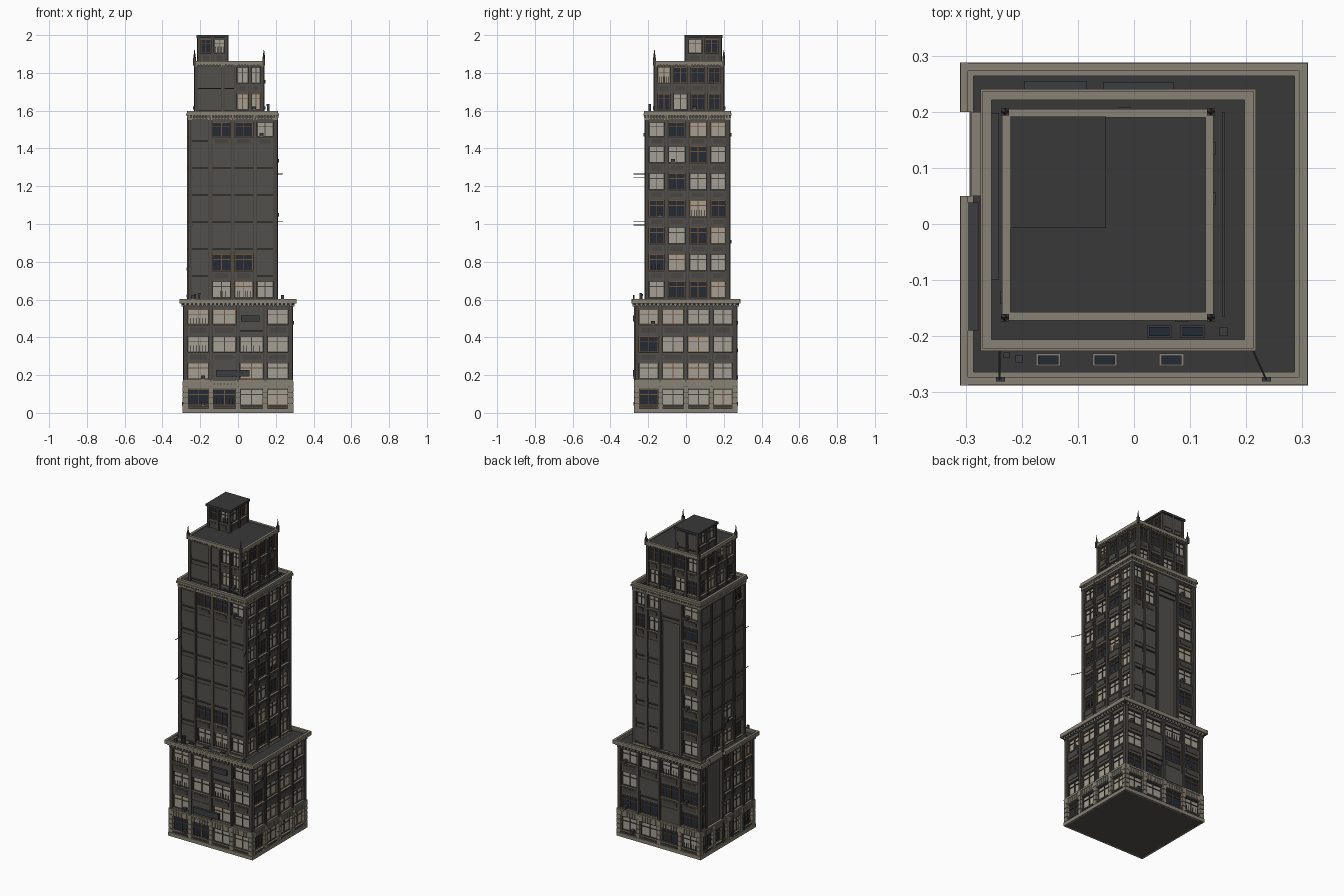
import bpy, bmesh, random
from mathutils import Matrix, Vector

if "Cube" in bpy.data.objects:
    bpy.data.objects.remove(bpy.data.objects["Cube"])

random.seed(4)
COL = {"wall": (0.085, 0.08, 0.07), "pier": (0.065, 0.06, 0.053), "stone": (0.25, 0.225, 0.18),
       "roof": (0.04, 0.04, 0.042), "frame": (0.16, 0.09, 0.04), "lit": (0.38, 0.35, 0.30),
       "dark": (0.018, 0.024, 0.035), "metal": (0.045, 0.047, 0.05)}
MATS = {}
for k, c in COL.items():
    MATS[k] = bpy.data.materials.new(k)
    MATS[k].diffuse_color = (*c, 1)
parts = {}


def bm_for(name, mat):
    return parts.setdefault((name, mat), bmesh.new())


def box(name, mat, x0, x1, y0, y1, z0, z1):
    m = Matrix.Translation(((x0 + x1) / 2, (y0 + y1) / 2, (z0 + z1) / 2))
    bmesh.ops.create_cube(bm_for(name, mat), size=1, matrix=m @ Matrix.Diagonal((x1 - x0, y1 - y0, z1 - z0, 1)))


def rod(name, mat, a, b, r0, r1, n=6):
    a, b = Vector(a), Vector(b)
    m = Matrix.Translation((a + b) / 2) @ (b - a).to_track_quat('Z', 'Y').to_matrix().to_4x4()
    bmesh.ops.create_cone(bm_for(name, mat), cap_ends=True, segments=n, radius1=r0, radius2=r1,
                          depth=(b - a).length, matrix=m)


def fbox(name, mat, rect, side, u0, u1, d0, d1, z0, z1):
    """Box on one face: u along the face, d outward from it."""
    x0, x1, y0, y1 = rect
    p = {"front": y0, "back": y1, "left": x0, "right": x1}[side]
    s = -1 if side in ("front", "left") else 1
    a, b = sorted((p + s * d0, p + s * d1))
    if side in ("front", "back"):
        box(name, mat, u0, u1, a, b, z0, z1)
    else:
        box(name, mat, a, b, u0, u1, z0, z1)


IN = 0.018


def window(t, rect, side, u0, u1, z0, z1):
    glass = "dark" if random.random() < 0.36 else "lit"
    fr = "frame" if glass == "dark" or random.random() < 0.4 else "pier"
    f = 0.004
    um, zm = (u0 + u1) / 2, z0 + (z1 - z0) * 0.68
    fbox(t + "_glass", glass, rect, side, u0, u1, -IN - .002, -IN + .002, z0, z1)
    for a, b, c, d in ((u0, u0 + f, z0, z1), (u1 - f, u1, z0, z1), (u0 + f, u1 - f, z1 - f, z1),
                       (u0 + f, u1 - f, z0, z0 + f), (um - f / 2, um + f / 2, z0 + f, z1 - f),
                       (u0 + f, u1 - f, zm - f / 2, zm + f / 2)):
        fbox(t + "_window_frames", fr, rect, side, a, b, -IN, -IN + .007, c, d)
    fbox(t + "_sills", "stone", rect, side, u0, u1, -IN, 0.002, z0 - .005, z0)
    r = random.random()
    if r < 0.14:      # window air conditioner
        c = u0 + (u1 - u0) * random.choice((.27, .73))
        fbox(t + "_air_conditioners", "metal", rect, side, c - .011, c + .011, -IN, .008, z0, z0 + .018)
    elif r < 0.24:    # window guard bars
        for k in range(1, 7):
            c = u0 + (u1 - u0) * k / 7
            fbox(t + "_guards", "metal", rect, side, c - .001, c + .001, -.008, -.005, z0, z0 + .035)


def wall(t, rect, side, edges, rows, z0, z1, kind, pw=0.022):
    """One facade: pilasters, spandrels, and a window, blank panel or void per bay and row."""
    n = len(edges) - 1
    for e in edges[1:-1]:
        fbox(t + "_pilasters", "pier", rect, side, e - pw / 2, e + pw / 2, -IN, 0, z0, z1)
        fbox(t + "_pilasters", "wall", rect, side, e - pw / 5, e + pw / 5, 0, .004, z0, z1)
    for i in range(n):
        u0 = edges[i] + (pw if i == 0 else pw / 2)
        u1 = edges[i + 1] - (pw if i == n - 1 else pw / 2)
        for j, (a, b) in enumerate(rows):
            lo = z0 if j == 0 else rows[j - 1][1]
            k = kind(side, i, j)
            if k == "void":
                continue
            fbox(t + "_spandrels", "wall", rect, side, u0, u1, -IN, -.006, lo, a)
            if k == "blank":
                fbox(t + "_blank_panels", "wall", rect, side, u0, u1, -IN, -.003, a, b)
                fbox(t + "_belts", "pier", rect, side, u0, u1, -IN, .002, lo + .025, lo + .031)
            else:
                window(t, rect, side, u0, u1, a, b)
                fbox(t + "_spandrel_panels", "pier", rect, side, u0 + .012, u1 - .012, -.006, -.003,
                     lo + (a - lo) * .3, lo + (a - lo) * .75)
        if rows[-1][1] < z1:
            fbox(t + "_spandrels", "wall", rect, side, u0, u1, -IN, -.006, rows[-1][1], z1)


def tier(t, rect, z0, z1, rows, edges, kind, pw=0.022):
    x0, x1, y0, y1 = rect
    box(t + "_core", "wall", x0 + IN, x1 - IN, y0 + IN, y1 - IN, z0, z1)
    for x in (x0, x1 - pw):
        for y in (y0, y1 - pw):
            box(t + "_corner_piers", "pier", x, x + pw, y, y + pw, z0, z1)
    for s in ("front", "back", "left", "right"):
        wall(t, rect, s, edges[s], rows, z0, z1, kind, pw)


def ring(name, mat, rect, w, z0, z1, sides=("front", "back", "left", "right")):
    x0, x1, y0, y1 = rect
    for s in sides:
        u = (x0, x1) if s in ("front", "back") else (y0 + w, y1 - w)
        fbox(name, mat, rect, s, *u, -w, 0, z0, z1)


def grow(r, d):
    return (r[0] - d, r[1] + d, r[2] - d, r[3] + d)


def split(a, b, n):
    return [a + (b - a) * i / n for i in range(n + 1)]


def dentils(name, mat, rect, z0, z1, step=.02, out=.008, skip=None):
    for s in ("front", "back", "left", "right"):
        a, b = rect[:2] if s in ("front", "back") else rect[2:]
        n = int((b - a) / step)
        for i in range(n):
            u = a + (b - a) * (i + .5) / n
            if not (skip and s == "left" and skip[0] < u < skip[1]):
                fbox(name, mat, rect, s, u - step / 4, u + step / 4, 0, out, z0, z1)


# Base block with a light well notched in the left side
B = (-.288, .288, -.27, .268)
bx, by = split(B[0], B[1], 4), split(B[2], B[3], 4)
rowsB = [(.04, .125), (.18, .265), (.322, .407), (.468, .548)]
signs = {("front", 1, 1), ("back", 2, 2), ("back", 1, 1), ("front", 2, 3)}
tier("base", B, 0, .575, rowsB,
     {"front": bx, "back": bx, "right": by, "left": [B[2], -.162, -.055, .04, .21, B[3]]},
     lambda s, i, j: "void" if s == "left" and i == 3 and j else "blank" if (s, i, j) in signs else "win")
ring("base_plinth", "stone", grow(B, .005), .012, 0, .022)
# Stone ground storey: lintel course, pier facings and quoins
ring("base_stone_course", "stone", grow(B, .004), .015, .165, .173)
ring("base_stone_lintels", "stone", B, .015, .13, .165)
dentils("base_stone_balusters", "stone", B, .132, .163, .018, .004)
for s in ("front", "back", "left", "right"):
    for u in (bx if s in ("front", "back") else by):
        c = min(max(u, (bx if s in ("front", "back") else by)[0] + .012),
                (bx if s in ("front", "back") else by)[-1] - .012)
        for k in range(5):
            fbox("base_rusticated_piers", "stone", B, s, c - .013, c + .013, -.01, .005,
                 .024 + k * .029, .049 + k * .029)
# Base cornice, broken at the light well
C = (-.31, .31, -.2875, .2875)
ring("base_cornice", "stone", C, .024, .578, .59, ("front", "back", "right"))
ring("base_parapet", "stone", grow(C, -.001), .014, .59, .602, ("front", "back", "right"))
for y0, y1 in ((-.2875, .05), (.2, .2875)):
    box("base_cornice", "stone", -.31, -.286, y0, y1, .578, .59)
    box("base_parapet", "stone", -.309, -.296, y0, y1, .59, .602)
box("base_cornice", "stone", -.29, -.274, .05, .2, .565, .602)
dentils("base_dentils", "stone", B, .562, .578, .022, .012, (.05, .2))
box("base_roof", "roof", -.272, .3, -.278, .278, .57, .585)
for y0, y1 in ((-.278, .05), (.2, .278)):
    box("base_roof", "roof", -.3, -.272, y0, y1, .57, .585)

# Middle shaft with mostly blank front and left walls
M = (-.265, .208, -.217, .232)
mx, my = split(M[0], M[1], 4), split(M[2], M[3], 4)
rowsM = [(.61 + .143 * i, .697 + .143 * i) for i in range(7)]
rowsM[6] = (1.463, 1.54)


def mid_kind(s, i, j):
    if s == "right":
        return "win"
    if s == "front":
        return "win" if (j in (0, 6) and i) or (j == 1 and i in (1, 2)) else "blank"
    if s == "left":
        return "win" if (j == 6 and i == 0) or (j == 0 and i < 3) or (j == 1 and i == 1) else "blank"
    if i == 1:
        return "void" if j < 6 else "blank"
    return "win" if i == 0 or j >= 5 else "blank"


tier("shaft", M, .57, 1.575, rowsM,
     {"front": mx, "left": my, "right": my, "back": [M[0], -.13, .02, .115, M[1]]}, mid_kind)
ring("shaft_foot", "stone", grow(M, .003), .01, .585, .597)
ring("shaft_frieze", "stone", grow(M, .003), .016, 1.55, 1.562)
dentils("shaft_dentils", "stone", M, 1.562, 1.576, .016, .006)
ring("shaft_cornice", "stone", grow(M, .009), .02, 1.574, 1.585)
ring("shaft_parapet", "stone", grow(M, .005), .016, 1.585, 1.598)
box("shaft_roof", "roof", M[0] + .01, M[1] - .01, M[2] + .01, M[3] - .01, 1.565, 1.58)

# Upper setback block
U = (-.23, .137, -.167, .2)
ux, uy = split(U[0], U[1], 4), split(U[2], U[3], 4)
tier("upper", U, 1.57, 1.845, [(1.605, 1.69), (1.745, 1.83)],
     {"front": [U[0], -.08, -.013, .062, U[1]], "back": ux, "left": uy, "right": uy},
     lambda s, i, j: "blank" if s == "front" and i < 2 else "win", .018)
ring("upper_cornice", "stone", grow(U, .005), .015, 1.843, 1.862)
dentils("upper_dentils", "stone", U, 1.834, 1.843, .016, .004)
box("upper_roof", "roof", U[0] + .008, U[1] - .008, U[2] + .008, U[3] - .008, 1.84, 1.856)
for x in (U[0], U[1]):
    for y in (U[2], U[3]):
        box("corner_finials", "pier", x - .007, x + .007, y - .007, y + .007, 1.84, 1.878)
        rod("corner_finials", "pier", (x, y, 1.878), (x, y, 1.922), .007, .001, 4)

# Rooftop penthouse
P = (-.214, -.055, -.003, .187)
tier("penthouse", P, 1.85, 1.988, [(1.905, 1.977)],
     {"front": split(P[0], P[1], 2), "back": split(P[0], P[1], 2),
      "left": split(P[2], P[3], 2), "right": split(P[2], P[3], 2)},
     lambda s, i, j: "blank" if s == "back" else "win", .016)
box("penthouse_roof", "roof", -.22, -.05, -.007, .192, 1.986, 2.0)

# Skylights, vents and ducts on the setbacks
for x, y, z in ((-.153, -.242, .585), (-.052, -.242, .585), (.067, -.242, .585), (.045, -.192, 1.58), (.104, -.192, 1.58)):
    f = "stone" if z < 1 else "metal"
    box("skylight_curbs", f, x - .022, x + .022, y - .011, y + .011, z, z + .016)
    box("skylight_glass", "dark", x - .018, x + .018, y - .008, y + .008, z + .016, z + .019)
for x, y, z, h, r in ((-.227, -.234, .585, .045, .004), (-.205, -.24, .585, .05, .005), (.16, -.192, 1.58, .055, .006)):
    box("roof_vents", "metal", x - r, x + r, y - r, y + r, z, z + h)
    box("roof_vents", "metal", x - r * 1.3, x + r * 1.3, y - r * 1.3, y + r * 1.3, z + h - .01, z + h)
for d in ((-.195, -.085, .24, .255, .585, .6), (-.055, .07, .24, .253, .585, .6), (-.296, -.277, -.19, .038, .585, .6),
          (-.255, -.241, -.1, .198, 1.58, 1.592), (.157, .162, -.165, .2, 1.58, 1.59)):
    box("roof_ducts", "metal", *d)

# Blank sign boards and projecting poles on the front
box("sign_boards", "metal", -.117, .06, -.28, -.265, .192, .228)
box("sign_boards", "metal", .015, .115, -.28, -.265, .483, .515)
for z in (1.005, 1.255):
    rod("banner_poles", "metal", (-.24, -.21, z - .01), (-.24, -.278, z - .01), .002, .002)
    rod("banner_poles", "metal", (.205, -.21, z + .01), (.236, -.278, z + .01), .002, .002)
for x in (-.238, .236):
    box("parapet_lamps", "metal", x - .008, x + .008, -.281, -.273, .6, .625)

for (name, mat), bm in parts.items():
    me = bpy.data.meshes.new(name)
    bm.to_mesh(me)
    bm.free()
    me.materials.append(MATS[mat])
    bpy.context.collection.objects.link(bpy.data.objects.new(name, me))

for m in bpy.data.materials:
    if m.users and not m.is_grease_pencil:
        m.use_nodes = True
        m.node_tree.nodes["Principled BSDF"].inputs["Base Color"].default_value = m.diffuse_color
